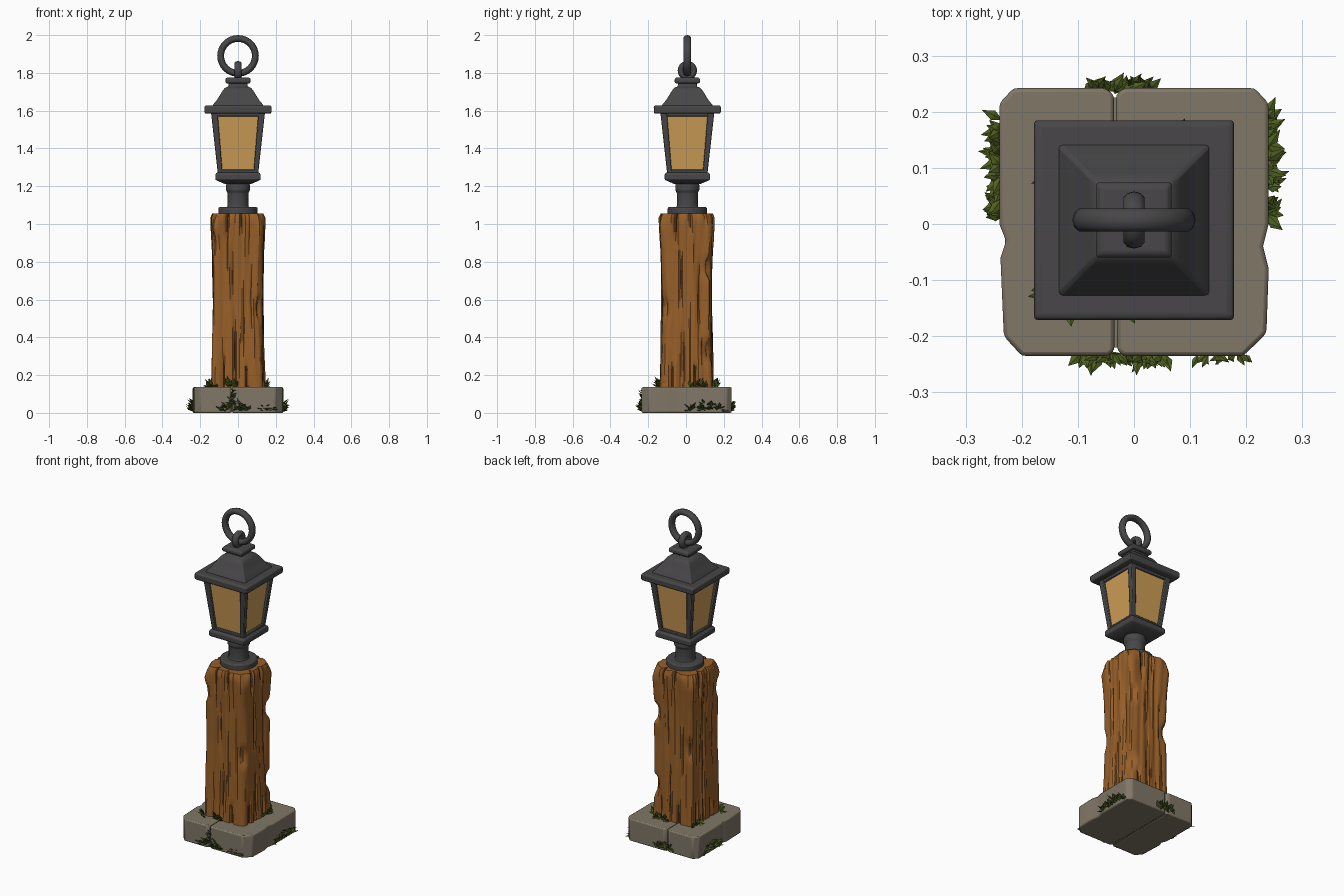
import bpy, bmesh, math, random
from mathutils import Vector, noise

random.seed(4)
if "Cube" in bpy.data.objects:
    bpy.data.objects.remove(bpy.data.objects["Cube"], do_unlink=True)

CY = 0.007  # the lamp sits slightly behind the middle


def material(name, r, g, b):
    m = bpy.data.materials.new(name)
    m.use_nodes = True
    m.diffuse_color = (r, g, b, 1)
    m.node_tree.nodes["Principled BSDF"].inputs["Base Color"].default_value = (r, g, b, 1)
    return m


METAL = material("dark_iron", 0.065, 0.062, 0.065)
GLASS = material("amber_glass", 0.62, 0.34, 0.095)
WOOD = material("brown_wood", 0.31, 0.115, 0.022)
CRACK = material("dark_wood", 0.11, 0.04, 0.012)
STONE = material("warm_stone", 0.215, 0.185, 0.135)
MOSS = material("moss_green", 0.075, 0.115, 0.014)


def smooth(obj, angle=35):
    bpy.ops.object.select_all(action="DESELECT")
    obj.select_set(True)
    bpy.context.view_layer.objects.active = obj
    bpy.ops.object.shade_smooth_by_angle(angle=math.radians(angle))


def finish(bm, name, mats, bevel=0.0, angle=35, segments=2):
    bmesh.ops.recalc_face_normals(bm, faces=bm.faces[:])
    mesh = bpy.data.meshes.new(name)
    bm.to_mesh(mesh)
    bm.free()
    obj = bpy.data.objects.new(name, mesh)
    bpy.context.collection.objects.link(obj)
    for m in mats:
        mesh.materials.append(m)
    smooth(obj, angle)
    if bevel:
        mod = obj.modifiers.new("soft_edges", "BEVEL")
        mod.width, mod.segments = bevel, segments
        mod.limit_method = "ANGLE"
    return obj


def skin(bm, rings):
    """Join closed rings of points with quads and cap both ends."""
    loops = [[bm.verts.new(p) for p in ring] for ring in rings]
    for a, b in zip(loops, loops[1:]):
        for i in range(len(a)):
            j = (i + 1) % len(a)
            bm.faces.new((a[i], a[j], b[j], b[i]))
    bm.faces.new(loops[0][::-1])
    bm.faces.new(loops[-1])


def stack(name, profile, mat, sides=4, bevel=0.0):
    """Stack of (z, half width) sections, square or round."""
    k = math.sqrt(2) if sides == 4 else 1
    turn = [2 * math.pi * (i + 0.5) / sides for i in range(sides)]
    bm = bmesh.new()
    skin(bm, [[(k * h * math.cos(t), CY + k * h * math.sin(t), z) for t in turn]
              for z, h in profile])
    return finish(bm, name, [mat], bevel)


# Stone base: two worn blocks split by a narrow crack
def stone(name, plan):
    bm = bmesh.new()
    skin(bm, [[(x, y, z) for x, y in plan] for z in (0, 0.136)])
    finish(bm, name, [STONE], 0.016)


stone("base_stone_right", [(-0.035, -0.225), (-0.045, -0.235), (-0.2, -0.235), (-0.232, -0.2),
                           (-0.238, -0.06), (-0.228, -0.03), (-0.24, 0.0), (-0.24, 0.215),
                           (-0.215, 0.242), (-0.05, 0.242), (-0.036, 0.23)])
stone("base_stone_left", [(-0.03, -0.225), (-0.02, -0.235), (0.195, -0.235), (0.236, -0.195),
                          (0.24, -0.08), (0.23, -0.04), (0.24, 0.0), (0.24, 0.215),
                          (0.215, 0.242), (-0.02, 0.242), (-0.032, 0.23)])
bm = bmesh.new()
skin(bm, [[(x, y, z) for x, y in ((-0.1, -0.22), (0.1, -0.22), (0.1, 0.225), (-0.1, 0.225))]
          for z in (0.002, 0.11)])
finish(bm, "base_core", [STONE])

# Wooden post: rounded square with grain, splits and chipped corners
WIDTHS = [(0.12, 0.139), (0.3, 0.134), (0.6, 0.13), (0.85, 0.134), (1.0, 0.143), (1.035, 0.143), (1.056, 0.133)]
SPLITS = []  # angle, centre height, half length, depth
for side in range(4):
    base = side * 90
    SPLITS += [(base - 24, 1.06, 0.16, 0.03), (base + 8, 1.06, 0.11, 0.024),
               (base - 32, 0.12, 0.2, 0.024), (base + 20, 0.12, 0.15, 0.03),
               (base - 8, 0.3, 0.17, 0.016), (base + 30, 0.62, 0.2, 0.014),
               (base - 14, 0.72, 0.16, 0.014)]
CHIPS = [(45, 0.77, 0.035), (45, 0.33, 0.03), (-45, 0.55, 0.02), (135, 0.6, 0.022), (225, 0.9, 0.015),
         (45, 1.06, 0.025), (-45, 1.06, 0.02), (135, 1.06, 0.02), (225, 1.06, 0.02)]
COUNT, LEVELS = 120, 36


def half_width(z):
    for (z0, w0), (z1, w1) in zip(WIDTHS, WIDTHS[1:]):
        if z <= z1:
            return w0 + (w1 - w0) * (z - z0) / (z1 - z0)
    return WIDTHS[-1][1]


def turn_gap(a, b):
    return abs((a - b + 180) % 360 - 180)


def split_depth(deg, z):
    cut = 0
    for a, c, half, depth in SPLITS:
        fade = max(0, 1 - abs(z - c) / half)
        cut = max(cut, depth * math.sqrt(fade) * max(0, 1 - turn_gap(deg, a) / 4.5))
    return cut


def post_point(deg, z):
    t = math.radians(deg)
    c, s = math.cos(t), math.sin(t)
    r = half_width(z) / (abs(c) ** 9 + abs(s) ** 9) ** (1 / 9)
    r += 0.012 * noise.noise(Vector((c * 5, s * 5, z * 1.6)))
    r += 0.005 * noise.noise(Vector((c * 16, s * 16, z * 2.2)))
    for a, h, depth in CHIPS:
        r -= depth * max(0, 1 - turn_gap(deg, a) / 14) * min(1, max(0, 1.7 - abs(z - h) / 0.04))
    r -= split_depth(deg, z)
    return (c * r, 0.003 + s * r, z)


bm = bmesh.new()
heights = [0.12 + (1.035 - 0.12) * i / LEVELS for i in range(LEVELS + 1)] + [1.056]
skin(bm, [[post_point(360 * i / COUNT, z) for i in range(COUNT)] for z in heights])
top = max(bm.faces, key=lambda f: f.calc_center_median().z)
bmesh.ops.poke(bm, faces=[top])
for f in bm.faces:
    c = f.calc_center_median()
    deg = math.degrees(math.atan2(c.y - 0.003, c.x))
    if abs(f.normal.z) < 0.7 and split_depth(deg, c.z) > 0.011:
        f.material_index = 1
finish(bm, "wooden_post", [WOOD, CRACK], angle=28)

# Metal foot and stem
stack("stem_flange", [(1.04, 0.105), (1.09, 0.105)], METAL, 20, 0.008)
stack("stem", [(1.08, 0.066), (1.095, 0.056), (1.165, 0.056), (1.178, 0.064), (1.205, 0.064), (1.225, 0.058)],
      METAL, 20, 0.003)

# Lantern body
stack("lantern_tray", [(1.212, 0.07), (1.225, 0.1), (1.234, 0.12), (1.264, 0.12), (1.274, 0.11)], METAL, 4, 0.005)
stack("bottom_rail", [(1.265, 0.106), (1.288, 0.108)], METAL, 4, 0.004)
stack("glass_panes", [(1.275, 0.094), (1.585, 0.128)], GLASS)
stack("top_rail", [(1.57, 0.138), (1.592, 0.14)], METAL, 4, 0.004)

for sx, side in ((-1, "right"), (1, "left")):
    for sy, end in ((-1, "front"), (1, "back")):
        bm = bmesh.new()
        rings = []
        for z, c, w in ((1.265, 0.094, 0.0125), (1.592, 0.1255, 0.0175)):
            rings.append([(sx * c + i * w, CY + sy * c + j * w, z)
                          for i, j in ((-1, -1), (1, -1), (1, 1), (-1, 1))])
        skin(bm, rings)
        finish(bm, f"corner_bar_{end}_{side}", [METAL], 0.004)

# Roof, neck and cap
stack("roof_eaves", [(1.584, 0.17), (1.588, 0.177), (1.622, 0.178), (1.628, 0.17)], METAL, 4, 0.005)
stack("roof", [(1.62, 0.138), (1.632, 0.132), (1.655, 0.113), (1.685, 0.094), (1.705, 0.082),
               (1.722, 0.068), (1.728, 0.05), (1.75, 0.05)], METAL, 4, 0.006)
stack("roof_cap", [(1.744, 0.06), (1.75, 0.067), (1.768, 0.067), (1.776, 0.058)], METAL, 4, 0.004)


# Hanging rings
def ring(name, z, rotation, major, minor, widen):
    bpy.ops.mesh.primitive_torus_add(location=(0, CY, z), rotation=rotation, major_radius=major,
                                     minor_radius=minor, major_segments=32, minor_segments=10)
    obj = bpy.context.object
    obj.name = name
    obj.scale.z = widen
    obj.data.materials.append(METAL)
    smooth(obj, 60)


ring("cap_loop", 1.812, (0, math.pi / 2, 0), 0.035, 0.016, 1.25)
ring("carry_ring", 1.89, (math.pi / 2, 0, 0), 0.092, 0.018, 1.2)


# Moss: pointed leaves gathered in clumps
def leaf(bm, root, direction, length, width):
    d = direction.normalized()
    side = d.cross(Vector((0.1, 0.2, 1))).normalized()
    up = side.cross(d)
    mid = root + d * length * 0.45
    waist = [bm.verts.new(mid + v) for v in
             (side * width, up * width * 0.45, -side * width, -up * width * 0.3)]
    for tip in (bm.verts.new(root), bm.verts.new(root + d * length)):
        for i in range(4):
            bm.faces.new((waist[i], waist[(i + 1) % 4], tip))


def clump(name, centre, out, spread, rise, count, lift, size):
    bm = bmesh.new()
    out = Vector(out)
    along = Vector((-out.y, out.x, 0))
    for _ in range(count):
        u = random.uniform(-1, 1)
        h = rise * random.random() * (1 - abs(u) * 0.7)
        root = Vector(centre) + along * u * spread + Vector((0, 0, h))
        aim = out * random.uniform(0.3, 0.8) + along * random.uniform(-0.9, 0.9)
        aim.z = random.uniform(0.05, lift)
        leaf(bm, root, aim, size * random.uniform(0.7, 1.2), size * 0.24)
    finish(bm, name, [MOSS], angle=20)


clump("moss_front", (-0.02, -0.23, 0.008), (0, -1, 0), 0.075, 0.05, 46, 0.7, 0.04)
clump("moss_front_crack", (-0.033, -0.23, 0.05), (0, -1, 0), 0.012, 0.08, 16, 0.8, 0.028)
clump("moss_front_patch", (0.15, -0.232, 0.01), (0, -1, 0), 0.045, 0.035, 16, 0.3, 0.025)
clump("moss_back", (-0.03, 0.236, 0.008), (0, 1, 0), 0.06, 0.05, 36, 0.7, 0.037)
clump("moss_left", (0.235, 0.1, 0.008), (1, 0, 0), 0.09, 0.05, 46, 0.7, 0.04)
clump("moss_right", (-0.235, 0.1, 0.008), (-1, 0, 0), 0.09, 0.05, 46, 0.7, 0.04)
clump("tuft_front", (-0.035, -0.14, 0.13), (0, -1, 0), 0.025, 0.035, 16, 1.6, 0.045)
clump("tuft_front_right", (-0.135, -0.13, 0.13), (-0.7, -0.7, 0), 0.03, 0.02, 12, 1.3, 0.045)
clump("tuft_left", (0.14, 0.06, 0.13), (1, 0, 0), 0.05, 0.02, 16, 1.3, 0.042)
clump("tuft_back", (0.07, 0.15, 0.13), (0, 1, 0), 0.05, 0.025, 18, 1.3, 0.045)
clump("tuft_right", (-0.14, 0.11, 0.13), (-1, 0, 0), 0.03, 0.025, 12, 1.3, 0.05)
